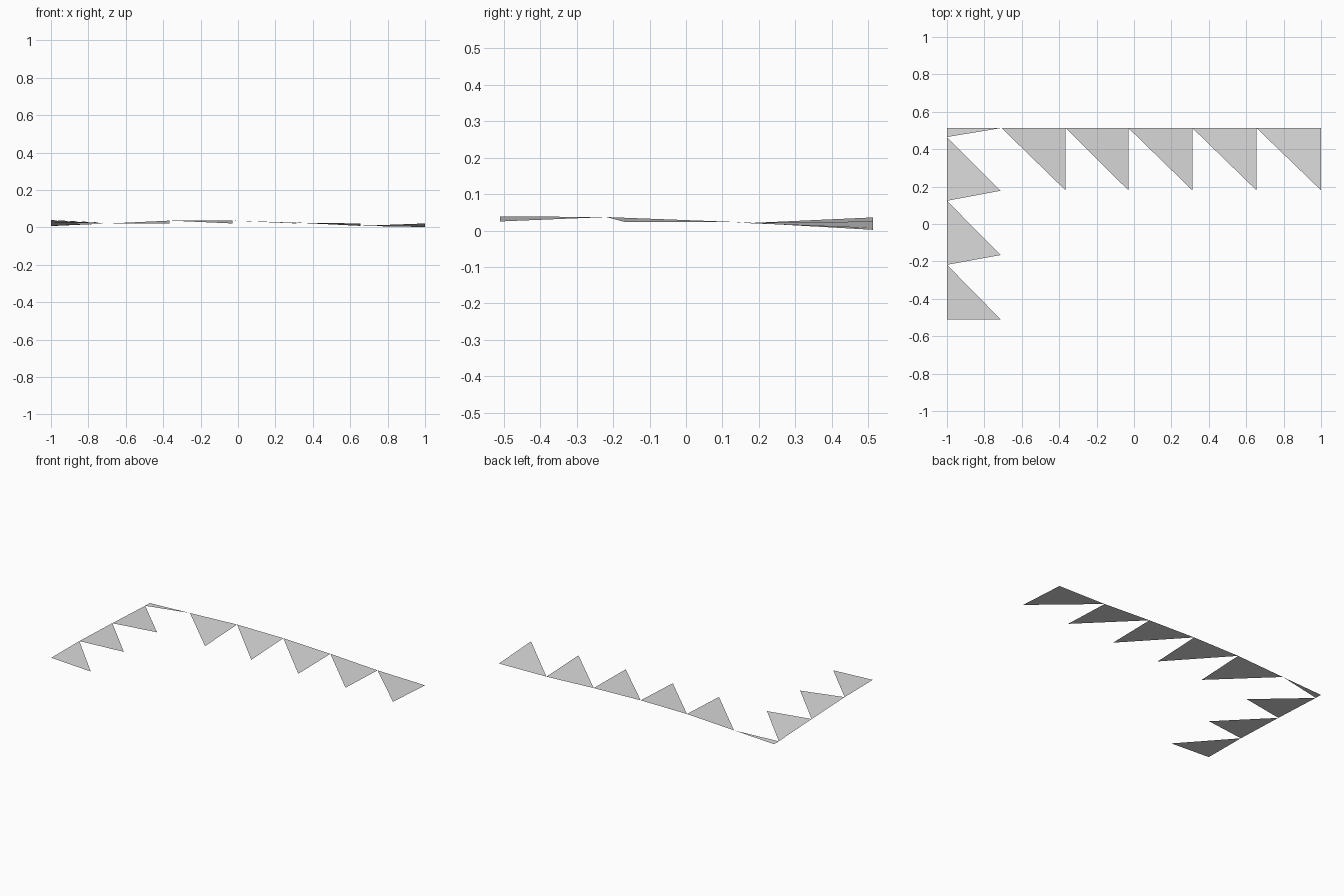
import bpy
import bmesh
from mathutils import Vector

if "Cube" in bpy.data.objects:
    bpy.data.objects.remove(bpy.data.objects["Cube"])

# One grey cloth colour
cloth = bpy.data.materials.new("grey_cloth")
cloth.diffuse_color = (0.7, 0.7, 0.7, 1.0)
cloth.use_nodes = True
cloth.node_tree.nodes["Principled BSDF"].inputs["Base Color"].default_value = cloth.diffuse_color


def pennant(name, a, b, c):
    """Single flat cloth triangle, facing up."""
    a, b, c = Vector(a), Vector(b), Vector(c)
    if (b - a).cross(c - a).z < 0:
        b, c = c, b
    bm = bmesh.new()
    bm.faces.new([bm.verts.new(p) for p in (a, b, c)])
    mesh = bpy.data.meshes.new(name)
    bm.to_mesh(mesh)
    bm.free()
    mesh.materials.append(cloth)
    obj = bpy.data.objects.new(name, mesh)
    bpy.context.collection.objects.link(obj)


BACK, LEFT = 0.513, -1.0

# Back row: gently waving top edge, tips hang at each right end
back_edge = [(-0.708, 0.020), (-0.366, 0.036), (-0.03, 0.036),
             (0.312, 0.025), (0.655, 0.008), (1.0, 0.002)]
for i, ((x0, z0), (x1, z1)) in enumerate(zip(back_edge, back_edge[1:])):
    pennant(f"back_pennant_{i + 1}", (x0, BACK, z0), (x1, BACK, z1),
            (x1, 0.18, 0.021))

# Left row: tips lean out towards +x
left_edge = [(0.465, 0.008), (0.124, 0.024), (-0.218, 0.037), (-0.51, 0.039)]
tips = [(0.178, 0.020), (-0.166, 0.023), (-0.51, 0.025)]
for i, (ty, tz) in enumerate(tips):
    (y0, z0), (y1, z1) = left_edge[i], left_edge[i + 1]
    pennant(f"left_pennant_{i + 1}", (LEFT, y0, z0), (LEFT, y1, z1),
            (-0.713, ty, tz))

# Narrow folded pennant in the corner
pennant("corner_pennant", (LEFT, BACK, 0.007), (LEFT, 0.465, 0.008),
        (-0.71, BACK, 0.020))
